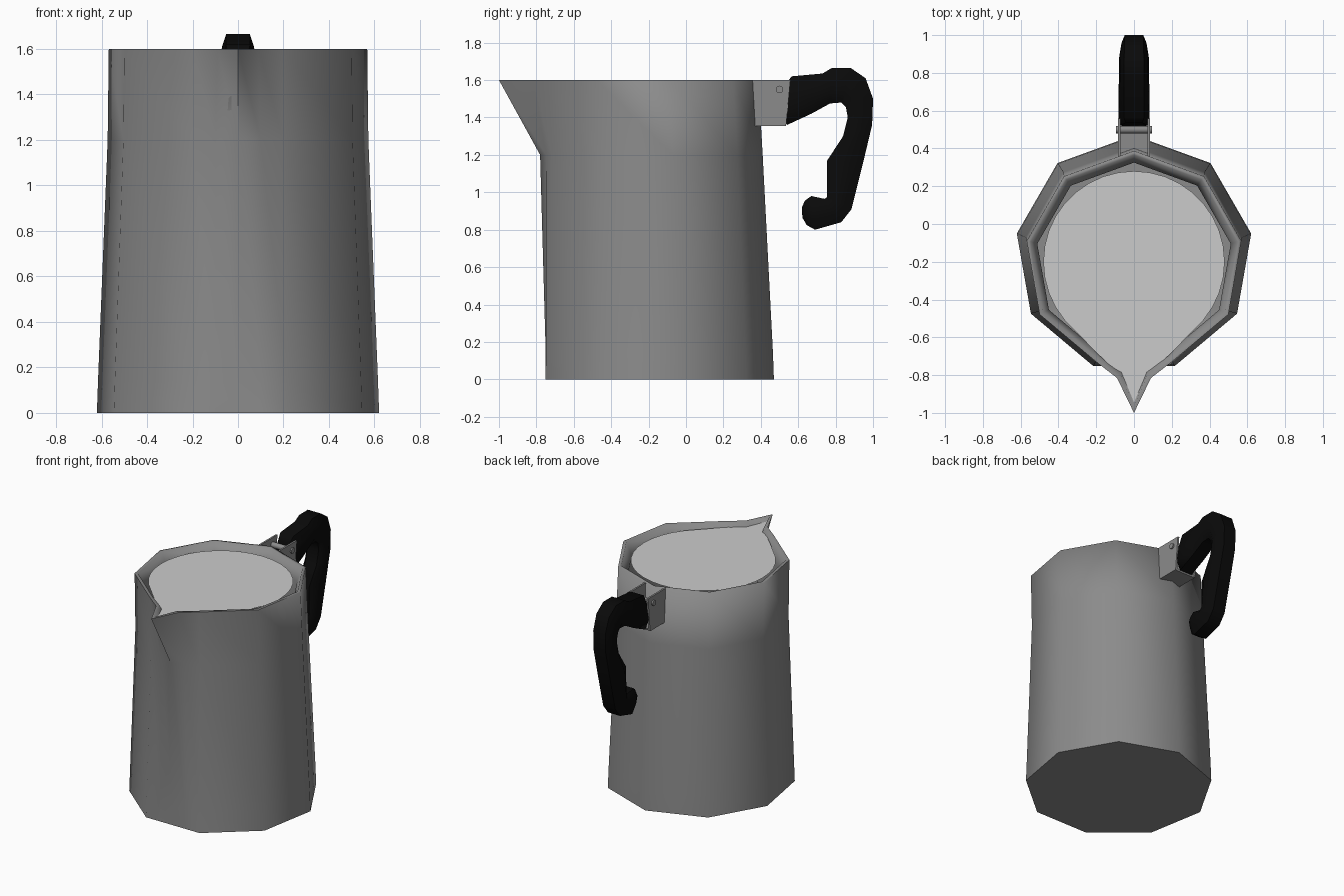
import bpy, math
from math import sin, cos, radians, pi

if "Cube" in bpy.data.objects:
    bpy.data.objects.remove(bpy.data.objects["Cube"])

STEEL = (.26, .26, .26)


def make(name, verts, faces, color=None, smooth=None):
    mesh = bpy.data.meshes.new(name)
    mesh.from_pydata(verts, [], faces)
    ob = bpy.data.objects.new(name, mesh)
    bpy.context.collection.objects.link(ob)
    if color:
        mat = bpy.data.materials.new(name + "_colour")
        mat.diffuse_color = (*color, 1)
        mat.use_nodes = True
        mat.node_tree.nodes["Principled BSDF"].inputs["Base Color"].default_value = mat.diffuse_color
        mesh.materials.append(mat)
    bpy.ops.object.select_all(action='DESELECT')
    ob.select_set(True)
    bpy.context.view_layer.objects.active = ob
    bpy.ops.object.mode_set(mode='EDIT')
    bpy.ops.mesh.select_all(action='SELECT')
    bpy.ops.mesh.normals_make_consistent(inside=False)
    bpy.ops.object.mode_set(mode='OBJECT')
    if smooth:
        bpy.ops.object.shade_smooth_by_angle(angle=radians(smooth))
    return ob


def loft(name, rows, **kw):
    """Skin equal-length closed rows and cap both ends."""
    n = len(rows[0])
    faces = [(r * n + i, r * n + (i + 1) % n, (r + 1) * n + (i + 1) % n, (r + 1) * n + i)
             for r in range(len(rows) - 1) for i in range(n)]
    last = (len(rows) - 1) * n
    faces += [tuple(range(n)), tuple(range(last, last + n))]
    return make(name, [p for row in rows for p in row], faces, **kw)


def mirrored(half):
    """Close a half outline that starts and ends on x = 0."""
    return half + [(-x, y, z) for x, y, z in half[-2:0:-1]]


# Jug body: nine-sided shell with extra columns for the spout
def jug_row(z, r, cy, side, tip):
    half = [(r * sin(radians(a)), cy + r * cos(radians(a)), z) for a in (0, 40, 80, 120, 160)]
    return mirrored(half + [(*side, z), (0, tip, z)])


loft("jug_body", [
    jug_row(0, .63, -.16, (.1, -.752), -.752),
    jug_row(.14, .625, -.16, (.1, -.75), -.75),
    jug_row(1.2, .582, -.172, (.1, -.748), -.78),
    jug_row(1.6, .577, -.19, (.09, -.815), -1.0),
    jug_row(1.6, .555, -.19, (.07, -.80), -.965),
    jug_row(1.5, .52, -.195, (.06, -.75), -.90),
    jug_row(1.2, .54, -.18, (.08, -.70), -.72),
    jug_row(.06, .57, -.16, (.08, -.695), -.695),
], color=STEEL, smooth=89.5)

# Milk surface: round with a point running into the spout
half = [(.48 * sin(radians(a)), -.2 + .48 * cos(radians(a)), 1.57) for a in range(0, 131, 10)]
half += [(.2, -.68, 1.57), (.1, -.775, 1.57), (.05, -.86, 1.57), (0, -.955, 1.57)]
outline = mirrored(half)
milk = make("milk", outline, [tuple(range(len(outline)))], color=(.9, .9, .9))
if milk.data.polygons[0].normal.z < 0:
    milk.data.flip_normals()


# Bracket: two cheeks and a floor, extruded side profiles
def slab(name, profile, x0, x1):
    loft(name, [[(x, y, z) for y, z in profile] for x in (x0, x1)], color=STEEL)


cheek = [(.34, 1.6), (.558, 1.6), (.535, 1.355), (.36, 1.355)]
for side, s in (("left", -1), ("right", 1)):
    slab("bracket_cheek_" + side, cheek, s * .072, s * .085)
slab("bracket_floor", [(.36, 1.37), (.535, 1.37), (.53, 1.355), (.36, 1.355)], -.08, .08)

# Hinge pin through the bracket
loft("hinge_pin", [[(x, .5 + .02 * cos(k * pi / 6), 1.55 + .02 * sin(k * pi / 6))
                    for k in range(12)] for x in (-.095, .095)], color=STEEL, smooth=40)

# Handle: eight-sided tube, each station = inner (y, z), outer (y, z), half width
stations = [
    (.515, 1.40, .535, 1.58, .068),
    (.54, 1.36, .565, 1.62, .082), (.67, 1.42, .73, 1.635, .082),
    (.77, 1.475, .78, 1.665, .08), (.83, 1.48, .88, 1.665, .08),
    (.855, 1.455, .96, 1.61, .078), (.865, 1.40, 1.0, 1.5, .075),
    (.84, 1.3, .995, 1.36, .075), (.755, 1.17, .945, 1.15, .075),
    (.755, .975, .885, .91, .075), (.74, .965, .83, .84, .075),
    (.67, .98, .69, .80, .075), (.635, .955, .645, .825, .055),
    (.62, .92, .622, .865, .03)]
section = [(.65, 1), (.88, .7), (1, .3), (.6, 0)]
section += [(-x, t) for x, t in reversed(section)]
rows = [[(w * x, iy + (oy - iy) * t, iz + (oz - iz) * t) for x, t in section]
        for iy, iz, oy, oz, w in stations]
loft("handle", rows, color=(.003, .003, .003), smooth=50)
